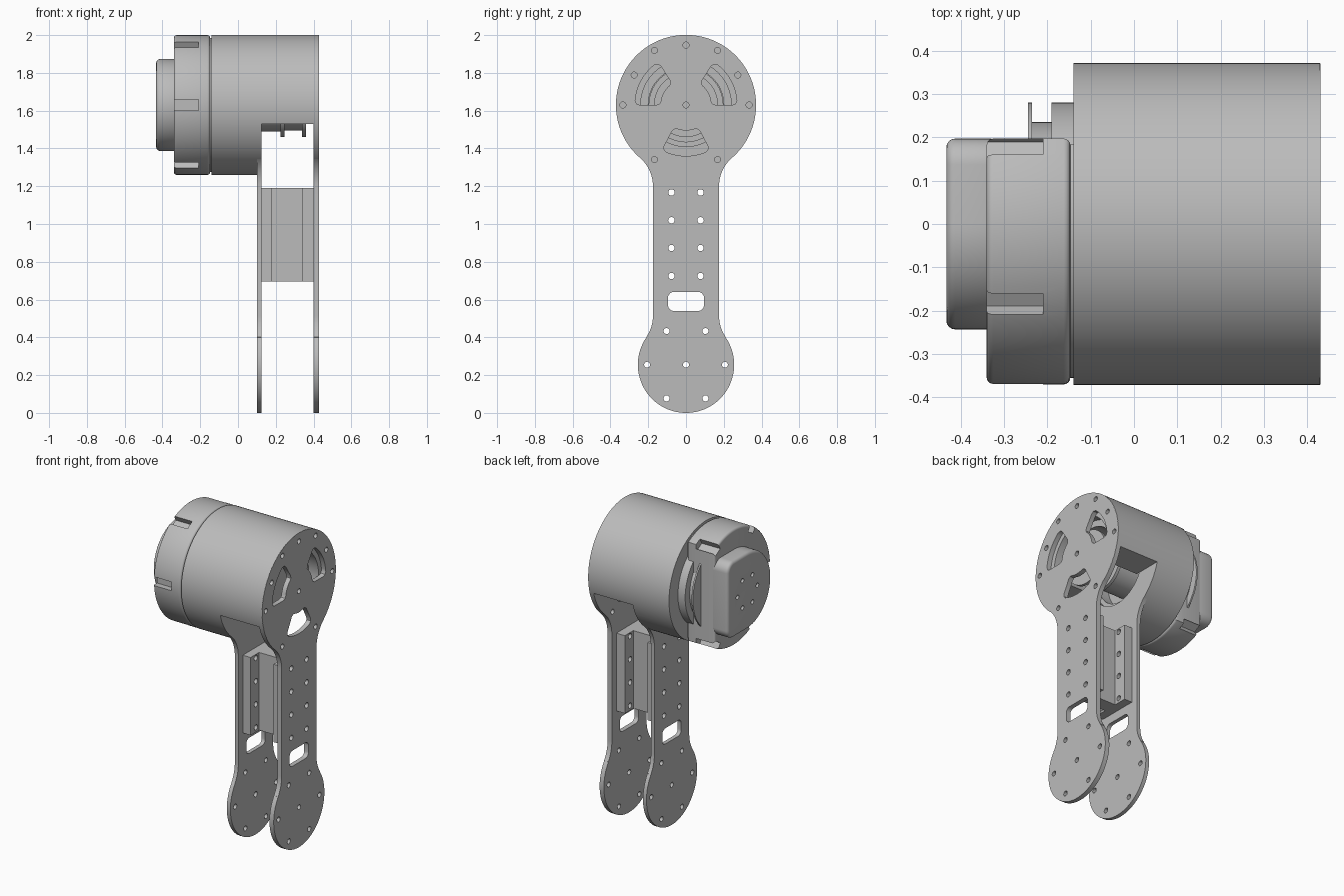
import bpy, bmesh
from math import sin, cos, asin, radians, degrees
from mathutils import Matrix

cube = bpy.data.objects.get("Cube")
if cube:
    bpy.data.objects.remove(cube, do_unlink=True)

grey = bpy.data.materials.new("machined grey")
grey.use_nodes = True
COLOUR = (0.5, 0.5, 0.5, 1)
grey.diffuse_color = COLOUR
grey.node_tree.nodes["Principled BSDF"].inputs["Base Color"].default_value = COLOUR

AXIS = 1.63    # height of the drum axis
FOOT = 0.255   # height of the lower round end
R = 0.37       # drum radius


# Outline helpers: points are (y, z)
def arc(y, z, r, a0, a1, n=24):
    steps = [radians(a0 + (a1 - a0) * i / n) for i in range(n + 1)]
    return [(y + r * cos(a), z + r * sin(a)) for a in steps]


def circle(y, z, r, n=16):
    return arc(y, z, r, 0, 360, n)[:-1]


def rect(y0, y1, z0, z1):
    return [(y0, z0), (y1, z0), (y1, z1), (y0, z1)]


def polar(r, a):
    return r * cos(radians(a)), AXIS + r * sin(radians(a))


def finish(ob):
    bpy.ops.object.select_all(action='DESELECT')
    ob.select_set(True)
    bpy.context.view_layer.objects.active = ob
    ob.data.materials.clear()
    ob.data.materials.append(grey)
    bpy.ops.object.shade_smooth_by_angle(angle=radians(30))
    return ob


# Flat part along x, with any number of holes
def sheet(name, outlines, x0, x1):
    cu = bpy.data.curves.new(name, 'CURVE')
    cu.dimensions = '2D'
    cu.fill_mode = 'BOTH'
    cu.extrude = (x1 - x0) / 2
    for pts in outlines:
        sp = cu.splines.new('POLY')
        sp.points.add(len(pts) - 1)
        for p, (y, z) in zip(sp.points, pts):
            p.co = (y, z, 0, 1)
        sp.use_cyclic_u = True
    ob = bpy.data.objects.new(name, cu)
    bpy.context.collection.objects.link(ob)
    bpy.ops.object.select_all(action='DESELECT')
    ob.select_set(True)
    bpy.context.view_layer.objects.active = ob
    bpy.ops.object.convert(target='MESH')
    ob = bpy.context.view_layer.objects.active
    ob.data.transform(Matrix(((0, 0, 1, (x0 + x1) / 2), (1, 0, 0, 0),
                              (0, 1, 0, 0), (0, 0, 0, 1))))
    bm = bmesh.new()
    bm.from_mesh(ob.data)
    bmesh.ops.remove_doubles(bm, verts=bm.verts, dist=1e-5)
    bmesh.ops.recalc_face_normals(bm, faces=bm.faces)
    bm.to_mesh(ob.data)
    bm.free()
    return finish(ob)


# Solid part along x, with rounded end rims
def solid(name, pts, x0, x1, bevel=0):
    bm = bmesh.new()
    face = bm.faces.new([bm.verts.new((x0, y, z)) for y, z in pts])
    ext = bmesh.ops.extrude_face_region(bm, geom=[face], use_keep_orig=True)
    top = [v for v in ext["geom"] if isinstance(v, bmesh.types.BMVert)]
    bmesh.ops.translate(bm, vec=(x1 - x0, 0, 0), verts=top)
    bmesh.ops.recalc_face_normals(bm, faces=bm.faces)
    if bevel:
        rims = [e for e in bm.edges if abs(e.verts[0].co.x - e.verts[1].co.x) < 1e-6]
        bmesh.ops.bevel(bm, geom=rims, offset=bevel, segments=4, profile=0.5, affect='EDGES')
    me = bpy.data.meshes.new(name)
    bm.to_mesh(me)
    bm.free()
    ob = bpy.data.objects.new(name, me)
    bpy.context.collection.objects.link(ob)
    return finish(ob)


def cut(ob, cutter):
    mod = ob.modifiers.new("cut", 'BOOLEAN')
    mod.operation = 'DIFFERENCE'
    mod.solver = 'EXACT'
    mod.object = cutter
    bpy.context.view_layer.objects.active = ob
    bpy.ops.object.modifier_apply(modifier=mod.name)
    bpy.data.objects.remove(cutter, do_unlink=True)
    finish(ob)


# Leg plate outline: large round head, narrow neck, round foot
half = (arc(0, AXIS, R, 90, 228.9, 48) + arc(-0.375, 1.2, 0.2, 48.9, 0, 12)
        + arc(-0.375, 0.515, 0.2, 0, -34.7, 10) + arc(0, FOOT, 0.255, 145.3, 270, 30))
leg = half + [(-y, z) for y, z in reversed(half[1:-1])]

# Hole patterns
neck_holes = [circle(y, z, 0.017) for y in (-0.077, 0.077)
              for z in (0.725, 0.873, 1.02, 1.167)]
foot_holes = [circle(0, FOOT, 0.016)]
for a in range(0, 360, 60):
    foot_holes += [circle(0.206 * cos(radians(a)), FOOT + 0.206 * sin(radians(a)), 0.016)]
window = []
for i, (y, z) in enumerate([(0.065, 0.61), (-0.065, 0.61), (-0.065, 0.57), (0.065, 0.57)]):
    window += arc(y, z, 0.03, 90 * i, 90 * i + 90, 6)
head_holes = [circle(0, AXIS, 0.016)]
head_holes += [circle(*polar(0.334, a), 0.016) for a in range(0, 360, 60)]
head_holes += [circle(*polar(0.317, a), 0.016) for a in (30, 90, 150)]


def vent(a0, a1):
    return (arc(0, AXIS, 0.27, a0 + 5, a1 - 5, 16) + [polar(0.262, a1 - 1.5), polar(0.245, a1)]
            + [polar(0.155, a1), polar(0.14, a1 - 3)]
            + arc(0, AXIS, 0.135, a1 - 8, a0 + 8, 12)
            + [polar(0.14, a0 + 3), polar(0.155, a0), polar(0.245, a0), polar(0.262, a0 + 1.5)])


vents = [vent(0, 57), vent(123, 180), vent(242, 298)]

shared = neck_holes + foot_holes + [window]
sheet("outer_leg_plate", [leg] + shared + head_holes + vents, 0.40, 0.43)
sheet("inner_leg_plate", [leg, circle(0, AXIS, 0.22, 64)] + shared, 0.10, 0.125)

# Spacer between the legs: two drilled flanges and a web
for name, x0, x1 in (("inner_spacer_flange", 0.125, 0.18), ("outer_spacer_flange", 0.34, 0.40)):
    sheet(name, [rect(-0.13, 0.13, 0.695, 1.19)] + neck_holes, x0, x1)
solid("spacer_web", rect(-0.045, 0.045, 0.695, 1.19), 0.18, 0.34)

# Drum skin with the opening below for the legs
skin = sheet("drum_skin", [circle(0, AXIS, R + 0.001, 128), circle(0, AXIS, 0.355, 128)],
             -0.14, 0.4295)
cut(skin, sheet("opening_cutter", [rect(-0.5, 0.5, 1.1, 1.53)], 0.125, 0.40))


# Stepped drum lining above the opening
def lining(name, bore, x0, x1):
    a, b = (degrees(asin(0.1 / r)) for r in (0.36, bore))
    sheet(name, [arc(0, AXIS, 0.36, -a, 180 + a, 64) + arc(0, AXIS, bore, 180 + b, -b, 48)],
          x0, x1)


lining("drum_lining", 0.20, 0.125, 0.33)
lining("drum_lining_step", 0.24, 0.33, 0.40)

# Motor body inside the drum
solid("motor_base", circle(0, AXIS, 0.36, 96), -0.139, 0.03)
sheet("motor_ring", [circle(0, AXIS, 0.36, 96), circle(0, AXIS, 0.195, 64)], 0.03, 0.10)


def discs(prefix, sizes):
    for part, r, x0, x1 in sizes:
        solid(prefix + part, circle(0, AXIS, r, 64), x0, x1)


discs("spool_", [("shaft", 0.14, 0.03, 0.225), ("inner_flange", 0.17, 0.225, 0.245),
                 ("core", 0.135, 0.245, 0.34), ("outer_flange", 0.17, 0.34, 0.36)])
discs("cable_guide_", [("base", 0.28, -0.19, -0.138), ("core", 0.235, -0.235, -0.19),
                       ("rim", 0.28, -0.245, -0.235)])


# Rear cover: round, cut flat at the back, with rim notches
def flat_round(r, y):
    a = degrees(asin(y / r))
    return arc(0, AXIS, r, 90 - a, 270 + a, 80)


solid("cover_neck", flat_round(0.355, 0.185), -0.16, -0.138)
cover = solid("rear_cover", flat_round(R, 0.197), -0.34, -0.147, 0.015)
notches = []
for a in range(60, 301, 60):
    c, s = cos(radians(a)), sin(radians(a))
    notches.append([(r * c - t * s, AXIS + r * s + t * c)
                    for r, t in rect(0.33, 0.42, -0.028, 0.028)])
cut(cover, sheet("notch_cutter", notches, -0.37, -0.21))

# Raised cap with a ring of screw holes
cap_outline = (arc(0, AXIS, 0.243, 90, 270, 48) + arc(0.137, AXIS - 0.183, 0.06, 270, 360, 10)
               + arc(0.137, AXIS + 0.183, 0.06, 0, 90, 10))
cap = solid("rear_cap", cap_outline, -0.433, -0.31, 0.02)
cut(cap, sheet("screw_cutter", [circle(*polar(0.1, a), 0.014) for a in range(0, 360, 60)],
               -0.45, -0.40))
